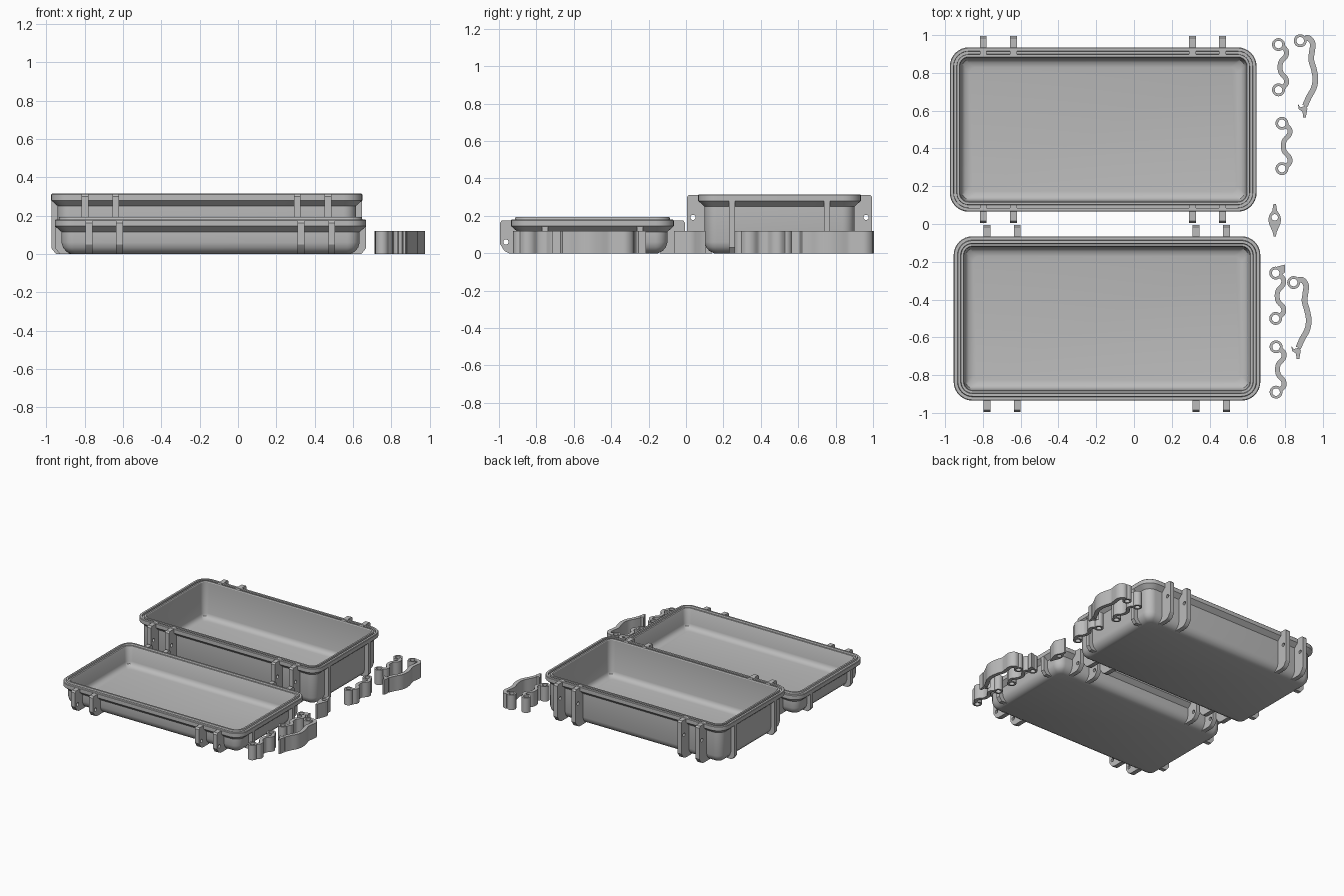
import bpy, bmesh
from math import sin, cos, pi, radians
from mathutils import Vector, Matrix

cube = bpy.data.objects.get("Cube")
if cube:
    bpy.data.objects.remove(cube)

GREY = (0.5, 0.5, 0.5, 1)
grey = bpy.data.materials.new("light_grey_plastic")
grey.use_nodes = True
grey.diffuse_color = GREY
grey.node_tree.nodes["Principled BSDF"].inputs["Base Color"].default_value = GREY
parts = []


def add_object(name, bm):
    bmesh.ops.remove_doubles(bm, verts=bm.verts, dist=0.0002)
    bmesh.ops.recalc_face_normals(bm, faces=bm.faces)
    me = bpy.data.meshes.new(name)
    bm.to_mesh(me)
    bm.free()
    me.materials.clear()
    me.materials.append(grey)
    ob = bpy.data.objects.new(name, me)
    bpy.context.collection.objects.link(ob)
    parts.append(ob)
    return ob


def plate(name, outlines, depth, matrix):
    """Flat outline, with inner outlines as holes, extruded evenly about its plane."""
    cu = bpy.data.curves.new(name + "_outline", "CURVE")
    cu.dimensions = "2D"
    cu.fill_mode = "BOTH"
    cu.extrude = depth / 2
    for pts in outlines:
        sp = cu.splines.new("POLY")
        sp.points.add(len(pts) - 1)
        for p, q in zip(sp.points, pts):
            p.co = (q[0], q[1], 0, 1)
        sp.use_cyclic_u = True
    tmp = bpy.data.objects.new("outline_helper", cu)
    bpy.context.collection.objects.link(tmp)
    bpy.context.view_layer.update()
    me = tmp.evaluated_get(bpy.context.evaluated_depsgraph_get()).to_mesh()
    bm = bmesh.new()
    bm.from_mesh(me)
    bpy.data.objects.remove(tmp)
    bpy.data.curves.remove(cu)
    bm.transform(matrix)
    return add_object(name, bm)


def circle(x, y, r, n=28):
    return [(x + r * cos(2 * pi * i / n), y + r * sin(2 * pi * i / n)) for i in range(n)]


def smooth_path(pts, steps=6):
    p = [Vector(q) for q in pts]
    p = [2 * p[0] - p[1]] + p + [2 * p[-1] - p[-2]]
    out = []
    for a, b, c, d in zip(p, p[1:], p[2:], p[3:]):
        for i in range(steps):
            t = i / steps
            out.append(0.5 * (2 * b + (c - a) * t + (2 * a - 5 * b + 4 * c - d) * t * t
                              + (3 * b - a - 3 * c + d) * t ** 3))
    return out + [p[-2]]


def ribbon(pts, width):
    path = smooth_path(pts)
    left, right = [], []
    for i, p in enumerate(path):
        t = (path[min(i + 1, len(path) - 1)] - path[max(i - 1, 0)]).normalized()
        n = Vector((-t.y, t.x)) * width / 2
        left.append(p + n)
        right.append(p - n)
    return left + right[::-1]


def rounded_loop(bm, hx, hy, r, z, n=8):
    loop = []
    for k, (sx, sy) in enumerate([(1, 1), (-1, 1), (-1, -1), (1, -1)]):
        for i in range(n + 1):
            a = (k + i / n) * pi / 2
            loop.append(bm.verts.new((sx * (hx - r) + r * cos(a), sy * (hy - r) + r * sin(a), z)))
    return loop


HX, HY = 0.812, 0.435


def tray(name, center, rim, rim_profile, lug_z, hole_z):
    # Shell: rounded rectangles lofted from the underside, over the rim, to the floor
    profile = [(.085, 0), (.06, .012), (.042, .033), (.034, .06), (.034, rim - .065),
               (0, rim - .035), (0, rim - .004), (.004, rim)] + rim_profile
    profile += [(.06, .06), (.066, .042), (.08, .028), (.105, .022)]
    bm = bmesh.new()
    loops = [rounded_loop(bm, HX - d, HY - d, max(.1 - d, .035), z) for d, z in profile]
    for a, b in zip(loops, loops[1:]):
        for i in range(len(a)):
            j = (i + 1) % len(a)
            bm.faces.new((a[i], a[j], b[j], b[i]))
    bm.faces.new(loops[0][::-1])
    bm.faces.new(loops[-1])
    place = Matrix.Translation((center[0], center[1], 0))
    bm.transform(place)
    add_object(name + "_shell", bm)

    # Hinge and latch lugs along both long sides
    lug = [(.36, 0), (.445, 0), (.47, .012), (.495, .05), (.495, lug_z - .012),
           (.485, lug_z), (.395, lug_z), (.395, .05)]
    upright = Matrix(((0, 0, 1, 0), (1, 0, 0, 0), (0, 1, 0, 0), (0, 0, 0, 1)))
    for side in (1, -1):
        turn = Matrix.Diagonal((1, side, 1, 1))
        for x in (-.635, -.475, .472, .632):
            plate(name + "_lug", [lug, circle(.463, hole_z, .014, 16)], .036,
                  place @ Matrix.Translation((x, 0, 0)) @ turn @ upright)

    # Stiffening ribs on both short ends
    inner = HX - .04
    rib = [(HX - .075, 0), (HX - .025, 0), (HX - .001, .03), (HX - .001, rim - .03),
           (inner, rim - .03), (inner, .05)]
    flat = Matrix(((1, 0, 0, 0), (0, 0, 1, 0), (0, 1, 0, 0), (0, 0, 0, 1)))
    for side in (1, -1):
        for y in (-.255, .255):
            plate(name + "_end_rib", [rib], .032,
                  place @ Matrix.Translation((0, y, 0)) @ Matrix.Diagonal((side, 1, 1, 1)) @ flat)


# Shallow lid with a raised sealing ridge, deep base with a matching groove
tray("lid", (-.143, -.5), .18,
     [(.02, .18), (.023, .193), (.037, .193), (.04, .18), (.052, .18), (.056, .174)], .175, .06)
tray("base", (-.163, .5), .315,
     [(.02, .315), (.021, .3), (.036, .3), (.037, .315), (.05, .315), (.054, .309)], .312, .192)

# Loose clips, standing on the ground beside the trays
HEIGHT = .12


def clip_part(name, outlines, x, y):
    plate(name, outlines, HEIGHT, Matrix.Translation((x, y, HEIGHT / 2)))


def ring(name, x, y):
    clip_part(name, [circle(0, 0, .034), circle(0, 0, .02)], x, y)


# Wavy hinge links with a ring at each end
wave = [(.024, -.012), (.042, -.035), (.038, -.062), (.014, -.09), (.008, -.12),
        (.014, -.15), (.038, -.178), (.042, -.205), (.024, -.228)]
for x, y in ((.765, .95), (.783, .533), (.75, -.26), (.752, -.65)):
    ring("link_ring", x, y)
    ring("link_ring", x, y - .24)
    clip_part("link_wave", [ribbon(wave, .026)], x, y)
clip_part("link_tab", [[(0, .032), (.048, .045), (.05, .005), (.03, -.012), (.03, .008)]], .75, -.26)

# Curved latch levers with a hooked end
arm = [(.024, .014), (.048, .012), (.066, -.015), (.062, -.06), (.058, -.10), (.072, -.15),
       (.08, -.20), (.072, -.25), (.045, -.30), (.025, -.345)]
hook = [(-.012, -.335), (.0, -.352), (.03, -.345), (.038, -.36), (.03, -.405), (.016, -.405),
        (.012, -.375), (-.008, -.362)]
for x, y in ((.88, .97), (.845, -.31)):
    ring("latch_ring", x, y)
    clip_part("latch_arm", [ribbon(arm, .03)], x, y)
    clip_part("latch_hook", [hook], x, y)

# Small pointed tab with a pin hole
half = [(.006, -.085), (.01, -.065), (.03, -.018), (.034, .005), (.028, .028), (.013, .05), (.007, .085)]
clip_part("pin_tab", [half + [(-x, y) for x, y in half[::-1]], circle(0, .03 - .015, .017)], .745, .02)

# Smooth curves while keeping the sharp edges
for ob in bpy.context.view_layer.objects:
    ob.select_set(ob in parts)
bpy.context.view_layer.objects.active = parts[0]
bpy.ops.object.shade_smooth_by_angle(angle=radians(32))
